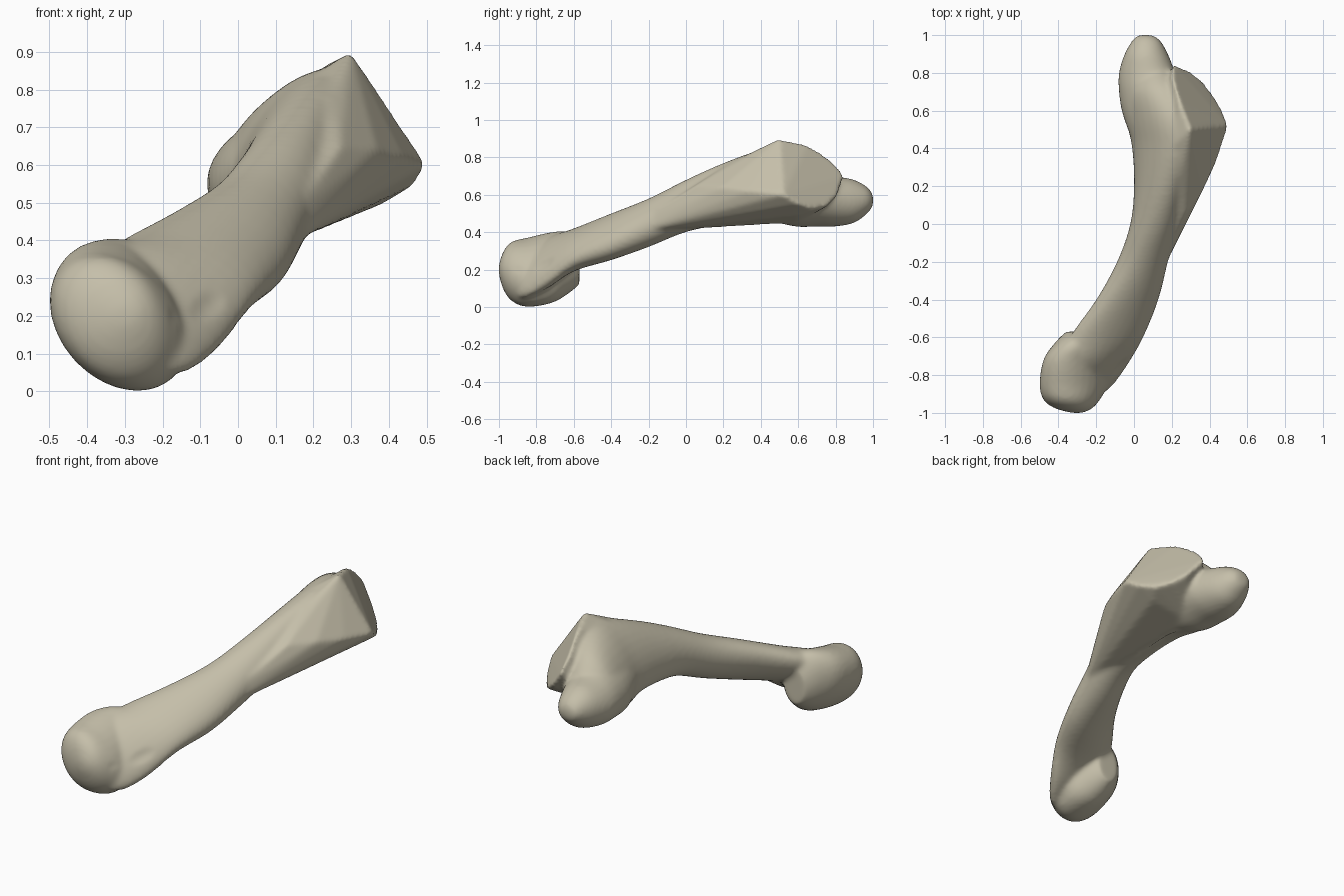
import bpy
import bmesh
import math
from mathutils import Matrix, Vector

default_cube = bpy.data.objects.get("Cube")
if default_cube:
    bpy.data.objects.remove(default_cube, do_unlink=True)

SIDES = 28


def make_material(name, colour):
    material = bpy.data.materials.new(name)
    material.use_nodes = True
    material.diffuse_color = colour
    shader = material.node_tree.nodes["Principled BSDF"]
    shader.inputs["Base Color"].default_value = colour
    shader.inputs["Roughness"].default_value = 0.8
    return material


def make_object(name, bm, material):
    """Turn a finished bmesh into a linked object."""
    bmesh.ops.recalc_face_normals(bm, faces=bm.faces)
    mesh = bpy.data.meshes.new(name)
    bm.to_mesh(mesh)
    bm.free()
    mesh.materials.append(material)
    created = bpy.data.objects.new(name, mesh)
    bpy.context.collection.objects.link(created)
    return created


def interpolate(sections, steps=4):
    """Smoothly fill in extra sections between the given ones."""
    filled = []
    last = len(sections) - 1
    for index in range(last):
        before = sections[max(index - 1, 0)]
        start, end = sections[index], sections[index + 1]
        after = sections[min(index + 2, last)]
        for step in range(steps):
            t = step / steps
            row = []
            for a, b, c, d in zip(before, start, end, after):
                slope_in, slope_out = (c - a) / 2, (d - b) / 2
                row.append(b + t * slope_in
                           + t * t * (3 * (c - b) - 2 * slope_in - slope_out)
                           + t ** 3 * (2 * (b - c) + slope_in + slope_out))
            filled.append(row)
    filled.append(sections[last])
    return filled


def add_loft(bm, sections):
    """Skin skewed ellipses: (y, left, right, bottom, top, skew)."""
    rings = []
    for y, left, right, bottom, top, skew in interpolate(sections):
        ring = []
        for side in range(SIDES):
            angle = math.tau * side / SIDES
            x = (left + right) / 2 + (right - left) / 2 * math.cos(angle)
            z = (bottom + top) / 2 + (top - bottom) / 2 * math.sin(angle + skew)
            ring.append(bm.verts.new((x, y, z)))
        rings.append(ring)
    for ring, following in zip(rings, rings[1:]):
        for side in range(SIDES):
            other = (side + 1) % SIDES
            bm.faces.new((ring[side], ring[other], following[other], following[side]))
    bm.faces.new(rings[0])
    bm.faces.new(rings[-1])


def add_hull(bm, points):
    """Wrap a convex solid around a few corner points."""
    corners = [bm.verts.new(Vector(point)) for point in points]
    result = bmesh.ops.convex_hull(bm, input=corners)
    unused = [item for item in result["geom_interior"] if isinstance(item, bmesh.types.BMVert)]
    bmesh.ops.delete(bm, geom=unused, context="VERTS")


# Curved shaft, widening towards the upper end
shaft = [
    (-0.9, -0.26, -0.17, 0.05, 0.2, -0.5),
    (-0.85, -0.33, -0.11, 0.05, 0.28, -0.7),
    (-0.74, -0.38, -0.03, 0.1, 0.37, -0.6),
    (-0.6, -0.34, 0.05, 0.19, 0.42, -0.4),
    (-0.4, -0.2, 0.13, 0.25, 0.5, -0.3),
    (-0.2, -0.09, 0.18, 0.32, 0.58, -0.1),
    (0, -0.02, 0.23, 0.4, 0.68, 0.1),
    (0.2, 0, 0.26, 0.44, 0.77, 0.4),
    (0.4, -0.01, 0.3, 0.46, 0.84, 0.6),
    (0.55, -0.04, 0.3, 0.45, 0.85, 0.6),
    (0.7, -0.05, 0.26, 0.45, 0.79, 0.4),
    (0.8, 0, 0.2, 0.48, 0.7, 0.2),
]

# Rounded joint at the low front end
joint = [
    (-1, -0.33, -0.27, 0.17, 0.23, 0),
    (-0.975, -0.42, -0.22, 0.09, 0.3, -0.1),
    (-0.93, -0.48, -0.18, 0.03, 0.35, -0.2),
    (-0.85, -0.5, -0.14, 0, 0.37, -0.3),
    (-0.72, -0.48, -0.14, 0.02, 0.4, -0.3),
    (-0.63, -0.42, -0.18, 0.07, 0.4, -0.1),
    (-0.57, -0.36, -0.23, 0.12, 0.32, 0),
]

# Knob at the rear end
knob = [
    (0.42, 0, 0.24, 0.47, 0.68, 0),
    (0.58, -0.06, 0.26, 0.43, 0.73, 0.2),
    (0.7, -0.08, 0.26, 0.43, 0.73, 0.2),
    (0.8, -0.08, 0.22, 0.43, 0.7, 0.1),
    (0.9, -0.05, 0.18, 0.45, 0.68, 0),
    (0.97, -0.01, 0.14, 0.5, 0.64, 0),
    (1, 0.02, 0.1, 0.54, 0.6, 0),
]

# Flat-sided crest: rim of the outer face, front wing edge, then its roots
crest = [
    (0.3, 0.5, 0.9), (0.5, 0.52, 0.6), (0.47, 0.6, 0.55),
    (0.42, 0.68, 0.52), (0.36, 0.76, 0.54), (0.3, 0.81, 0.59),
    (0.21, 0.85, 0.7), (0.2, 0.79, 0.78), (0.24, 0.65, 0.87),
    (0.27, 0.05, 0.65), (0.37, 0.19, 0.64), (0.44, 0.34, 0.62),
    (0.24, 0.25, 0.78), (0.19, 0.4, 0.83), (0.37, 0.6, 0.49),
    (0.34, 0.35, 0.5), (0.23, 0.08, 0.47), (0.1, 0.6, 0.45),
    (0.15, 0.25, 0.46), (0.15, -0.25, 0.4), (0.14, -0.25, 0.46),
]

bm = bmesh.new()
for profile in (shaft, joint, knob):
    add_loft(bm, profile)
add_hull(bm, crest)
ivory = make_material("aged ivory", (0.56, 0.52, 0.4, 1))
bone = make_object("bone", bm, ivory)

# Long hollow beside the joint, running up the flank of the shaft
flank = Vector((0.18, 0.38, 0.13)).to_track_quat("Z", "Y")
bm = bmesh.new()
bmesh.ops.create_uvsphere(
    bm, u_segments=24, v_segments=16, radius=1,
    matrix=Matrix.LocRotScale(Vector((-0.06, -0.9, 0.24)), flank, Vector((0.11, 0.11, 0.25))))
hollow_cutter = make_object("hollow_cutter", bm, ivory)
hollow_cutter.hide_render = True
hollow_cutter.hide_viewport = True

# Fuse the parts into one skin, carve the hollow and soften the seams
fuse = bone.modifiers.new("fuse", "REMESH")
carve = bone.modifiers.new("carve", "BOOLEAN")
carve.operation = "DIFFERENCE"
carve.object = hollow_cutter
refuse = bone.modifiers.new("refuse", "REMESH")
for remesh in (fuse, refuse):
    remesh.mode = "VOXEL"
    remesh.voxel_size = 0.011
    remesh.use_smooth_shade = True
soften = bone.modifiers.new("soften", "SMOOTH")
soften.factor = 0.5
soften.iterations = 8
